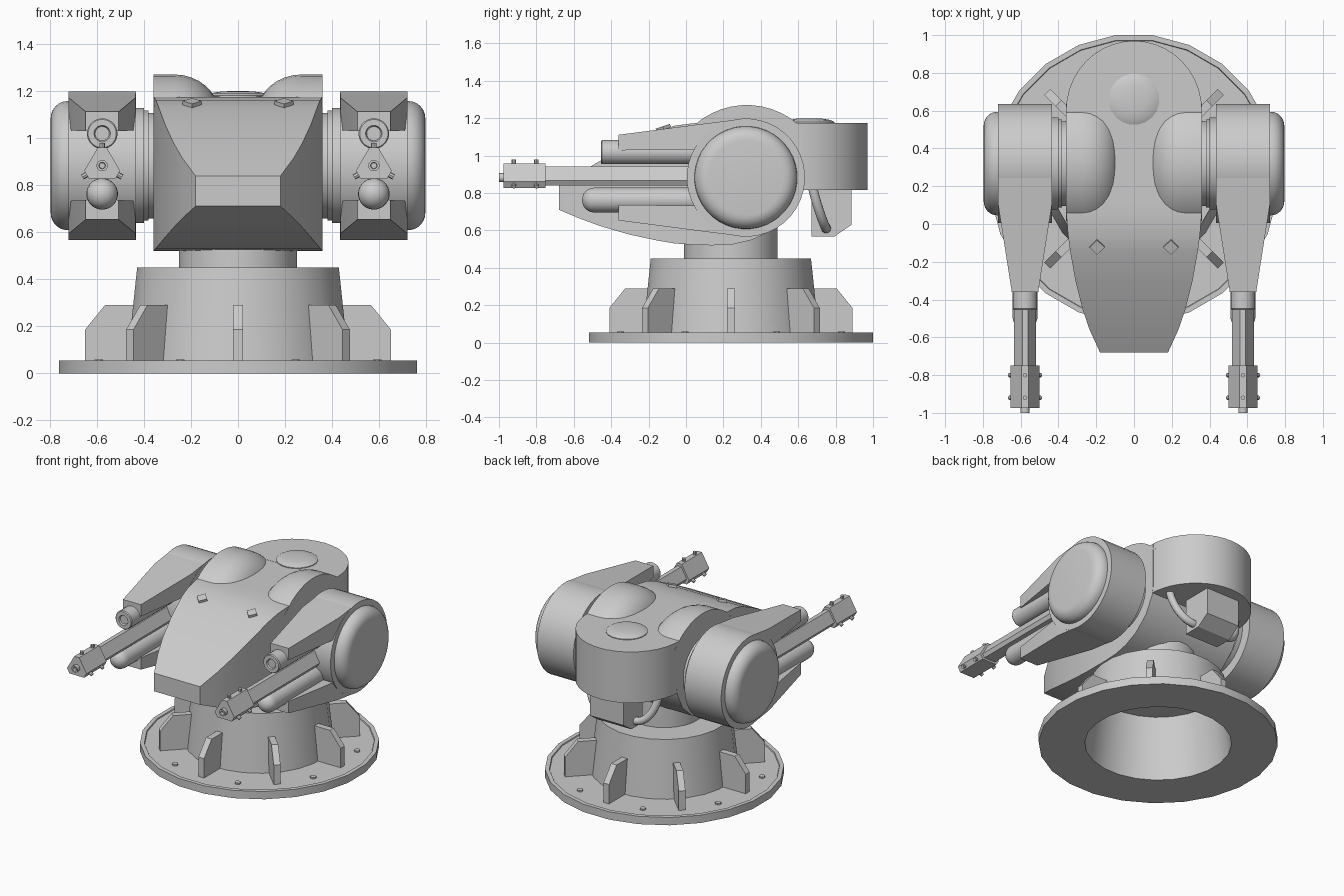
import bpy, bmesh
from math import sin, cos, pi, radians
from mathutils import Vector, Matrix

if "Cube" in bpy.data.objects:
    bpy.data.objects.remove(bpy.data.objects["Cube"])


def loft(name, loops, mirror=False, matrix=None):
    """Skin a list of equal-length closed loops and cap both ends."""
    bm = bmesh.new()
    rings = [[bm.verts.new(p) for p in lp] for lp in loops]
    n = len(rings[0])
    for a, b in zip(rings, rings[1:]):
        for i in range(n):
            j = (i + 1) % n
            bm.faces.new((a[i], a[j], b[j], b[i]))
    bm.faces.new(rings[0])
    bm.faces.new(rings[-1])
    if matrix:
        bm.transform(matrix)
    bmesh.ops.recalc_face_normals(bm, faces=bm.faces)
    me = bpy.data.meshes.new(name)
    bm.to_mesh(me)
    bm.free()
    ob = bpy.data.objects.new(name, me)
    bpy.context.collection.objects.link(ob)
    if mirror:
        m = ob.modifiers.new("Mirror", 'MIRROR')
        m.use_mirror_merge = False
    bpy.ops.object.select_all(action='DESELECT')
    ob.select_set(True)
    bpy.context.view_layer.objects.active = ob
    bpy.ops.object.shade_smooth_by_angle(angle=radians(32))
    return ob


def lathe(name, profile, center, axis='z', seg=24, mirror=False):
    """Revolve (radius, position) pairs around an axis through center."""
    loops = []
    for r, h in profile:
        lp = []
        for k in range(seg):
            a = 2 * pi * (k + 0.5) / seg
            u, v = r * cos(a), r * sin(a)
            p = {'z': (u, v, h), 'x': (h, u, v), 'y': (u, h, v)}[axis]
            lp.append(Vector(p) + Vector(center))
        loops.append(lp)
    return loft(name, loops, mirror)


def prism(name, pts, x0, x1, matrix=None, mirror=False):
    """Extrude a (y, z) outline along x."""
    return loft(name, [[(x, y, z) for y, z in pts] for x in (x0, x1)], mirror, matrix)


def box_loop(x, w, y, zt, zb):
    return [(x - w, y, zb), (x + w, y, zb), (x + w, y, zt), (x - w, y, zt)]


CY = 0.24                           # pedestal axis
AX, AY, AZ = 0.577, 0.32, 0.882     # arm pivot
ROOF = 1.174

# Hollow pedestal with flange, recessed rim and open neck
lathe("pedestal", [(0.235, 0.72), (0.235, 0.435), (0.42, 0.435), (0.47, 0), (0.766, 0), (0.766, 0.055),
                   (0.738, 0.055), (0.735, 0.048), (0.475, 0.048), (0.432, 0.45), (0.252, 0.45),
                   (0.252, 0.72)], (0, CY, 0))

# Pedestal fins and flange bolts
for k in range(8):
    rot = Matrix.Translation((0, CY, 0)) @ Matrix.Rotation(k * pi / 4, 4, 'Z')
    prism("pedestal_fin", [(0.467, 0.04), (0.65, 0.04), (0.65, 0.185), (0.565, 0.29), (0.438, 0.29)],
          -0.022, 0.022, rot)
    a = (k + 0.5) * pi / 4
    lathe("flange_bolt", [(0.02, 0.03), (0.02, 0.058)], (0.64 * cos(a), CY + 0.64 * sin(a), 0), seg=8)

# Main hull: sections of y, top, bottom, half width
hull = [(-0.68, 0.838, 0.71, 0.18), (-0.56, 0.912, 0.66, 0.235), (-0.45, 0.977, 0.62, 0.273),
        (-0.3, 1.057, 0.577, 0.31), (-0.15, 1.13, 0.545, 0.337), (-0.06, 1.16, 0.53, 0.349),
        (0.05, ROOF, 0.522, 0.358), (0.14, ROOF, 0.52, 0.36), (0.25, ROOF, 0.525, 0.36),
        (0.35, ROOF, 0.548, 0.36), (0.45, ROOF, 0.595, 0.36), (0.55, ROOF, 0.685, 0.36),
        (0.61, ROOF, 0.8, 0.36), (0.62, ROOF, 0.86, 0.36)]
loft("hull", [box_loop(0, w, y, zt, zb) for y, zt, zb, w in hull])

# Rounded rear housing
plan = [(0.36, 0.55)] + [(0.36 * cos(pi * k / 20), 0.6 + 0.37 * sin(pi * k / 20)) for k in range(21)]
plan += [(-0.36, 0.55)]
loft("rear_housing", [[(x, y, z) for x, y in plan] for z in (0.815, ROOF + 0.001)])
lathe("roof_hatch", [(0.135, 1.16), (0.135, 1.18), (0.115, 1.19), (0.07, 1.197), (0.02, 1.199)],
      (0, 0.66, 0), seg=20)

# Shoulder humps: rounded drum trimmed to what shows above the hull roof
arc = [(0.42 - 0.17 * (1 - cos(t * pi / 16)), 0.27 - 0.19 * sin(t * pi / 16)) for t in range(9)]
hump = lathe("shoulder_hump", [(0.42, 0.36)] + arc, (0, 0.325, 0.85), 'x', 48, True)
bm = bmesh.new()
bm.from_mesh(hump.data)
bmesh.ops.bisect_plane(bm, geom=bm.verts[:] + bm.edges[:] + bm.faces[:], plane_co=(0, 0, 1.13),
                       plane_no=(0, 0, 1), clear_inner=True)
bm.to_mesh(hump.data)
bm.free()

# Diamond markers on the sloped roof
tilt = Matrix.Translation((0.195, -0.12, 1.143)) @ Matrix.Rotation(radians(18), 4, 'X')
loft("roof_marker", [[(0.04, 0, z), (0, 0.04, z), (-0.04, 0, z), (0, -0.04, z)] for z in (-0.02, 0.014)],
     True, tilt)

# Hanging rear box and its hoses
prism("rear_box", [(0.672, 0.83), (0.672, 0.568), (0.795, 0.568), (0.885, 0.63), (0.885, 0.83)], -0.13, 0.13)
for s in (-1, 1):
    cu = bpy.data.curves.new("rear_hose", 'CURVE')
    cu.dimensions = '3D'
    cu.bevel_depth = 0.026
    cu.bevel_resolution = 3
    cu.use_fill_caps = True
    sp = cu.splines.new('BEZIER')
    sp.bezier_points.add(1)
    ends = [((0.27, 0.675, 0.84), (0.27, 0.67, 0.95), (0.27, 0.70, 0.72)),
            ((0.11, 0.75, 0.61), (0.22, 0.75, 0.60), (0.02, 0.75, 0.61))]
    for bp, (c, l, r) in zip(sp.bezier_points, ends):
        bp.co, bp.handle_left, bp.handle_right = [(s * p[0], p[1], p[2]) for p in (c, l, r)]
    bpy.context.collection.objects.link(bpy.data.objects.new("rear_hose", cu))

# Arm pivots: collar, drum and rounded outer cap
lathe("arm_collar", [(0.225, 0.34), (0.225, 0.38), (0.235, 0.38), (0.235, 0.4), (0.245, 0.4), (0.245, 0.45)],
      (0, AY, AZ), 'x', 32, True)
lathe("arm_drum", [(0.316, AX - 0.143), (0.316, AX + 0.143)], (0, AY, AZ), 'x', 40, True)
cap = [(0.275 - 0.075 * (1 - cos(t * pi / 12)), 0.725 + 0.071 * sin(t * pi / 12)) for t in range(7)]
lathe("arm_cap", [(0.275, 0.7)] + cap, (0, AY, AZ), 'x', 40, True)

# Upper and lower tapered jaws
for name, s in (("upper_jaw", 1), ("lower_jaw", -1)):
    jaw = [(-0.36, 0.229, 0.146, 0.07), (0.1, 0.289, 0.15, 0.142), (0.28, 0.311, 0.15, 0.142)]
    loft(name, [box_loop(AX, w, y, AZ + s * o, AZ + s * i) for y, o, i, w in jaw], True)

# Upper hollow tube and lower round-nosed tube
lathe("upper_tube", [(0.065, 0.1), (0.065, -0.448), (0.06, -0.455), (0.035, -0.455), (0.03, -0.445)],
      (AX, 0, 1.018), 'y', 24, True)
nose = [(0.066 * cos(t * pi / 12) + 0.001, -0.49 - 0.066 * sin(t * pi / 12)) for t in range(7)]
lathe("lower_tube", [(0.067, 0.1)] + nose, (AX, 0, 0.762), 'y', 24, True)


# Triangular barrel, muzzle block and bore tip
def tri_loop(r, y):
    angs = [radians(c + d) for c in (90, 210, 330) for d in (-14, 14)]
    return [(AX + r * cos(a), y, AZ + r * sin(a)) for a in angs]


loft("barrel", [tri_loop(0.06, 0.1), tri_loop(0.06, -0.76)], True)
loft("muzzle", [tri_loop(0.079, -0.75), tri_loop(0.079, -0.975)], True)
lathe("barrel_tip", [(0.024, -0.9), (0.024, -1.0), (0.014, -1.0), (0.012, -0.98)], (AX, 0, AZ), 'y', 16, True)

# Muzzle studs on the three corners
stud = [(0.012 * cos(k * pi / 4), 0.012 * sin(k * pi / 4)) for k in range(8)]
for y in (-0.92, -0.80):
    for ang in (0, 120, 240):
        m = Matrix.Translation((AX, y, AZ)) @ Matrix.Rotation(radians(ang), 4, 'Y')
        loft("muzzle_stud", [[(u, v, z) for u, v in stud] for z in (0.06, 0.097)], True, m)
